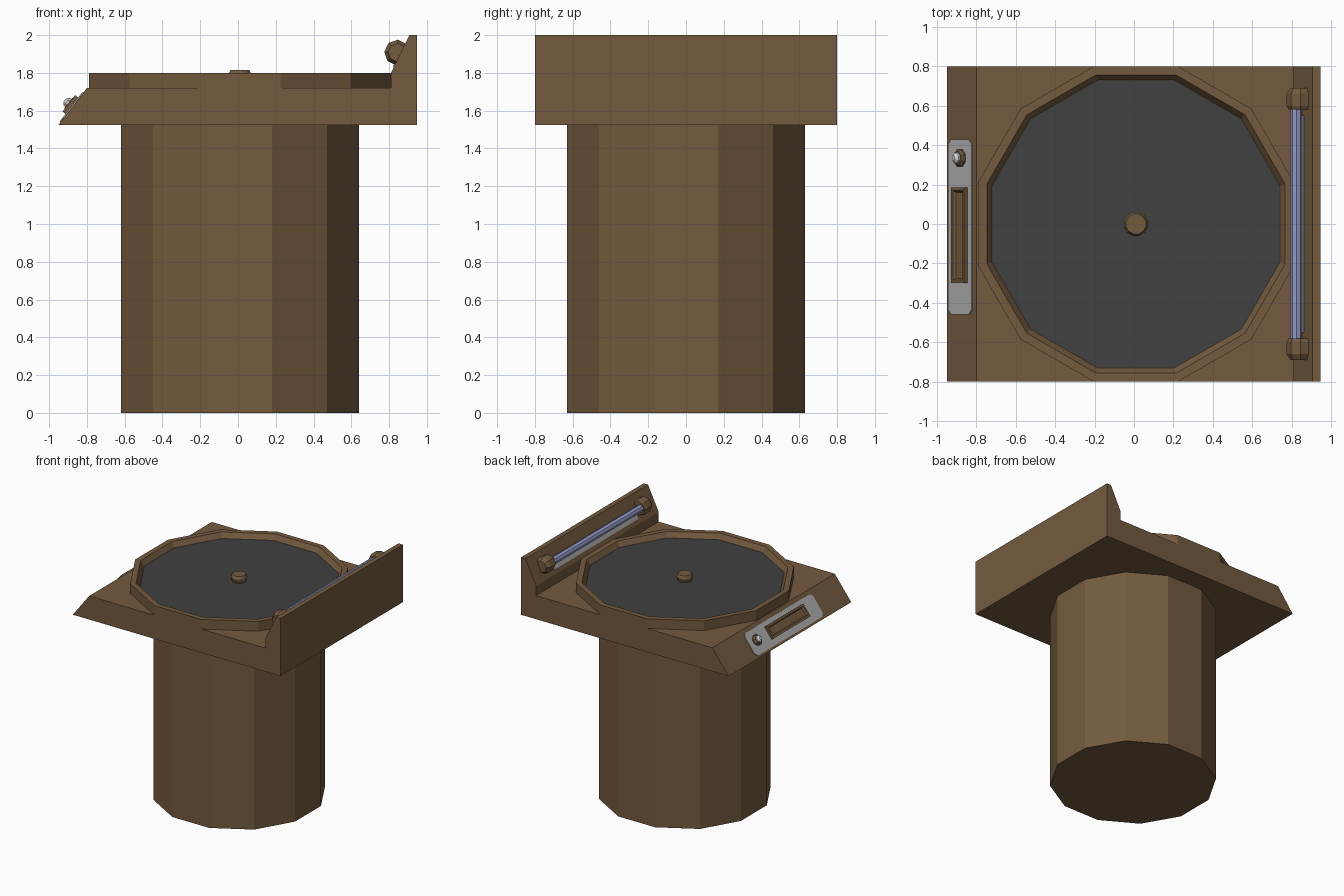
import bpy, bmesh, math
from mathutils import Matrix, Vector

if "Cube" in bpy.data.objects:
    bpy.data.objects.remove(bpy.data.objects["Cube"])


def mat(name, rgb):
    m = bpy.data.materials.new(name)
    m.diffuse_color = (*rgb, 1)
    m.use_nodes = True
    m.node_tree.nodes["Principled BSDF"].inputs["Base Color"].default_value = m.diffuse_color
    return m


BROWN = mat("brown wood", (0.175, 0.103, 0.049))
DARK = mat("dark rubber", (0.052, 0.052, 0.052))
GREY = mat("light grey", (0.42, 0.42, 0.42))
BLUE = mat("pale blue", (0.29, 0.32, 0.56))
SILVER = mat("silver", (0.62, 0.65, 0.66))


def finish(name, bm, material, matrix=None):
    bmesh.ops.recalc_face_normals(bm, faces=bm.faces)
    me = bpy.data.meshes.new(name)
    bm.to_mesh(me)
    bm.free()
    me.materials.append(material)
    ob = bpy.data.objects.new(name, me)
    bpy.context.collection.objects.link(ob)
    if matrix:
        ob.matrix_world = matrix
    return ob


def loft(name, loops, material, matrix=None):
    """Skin a stack of equal-length vertex loops and cap both ends."""
    bm = bmesh.new()
    rows = [[bm.verts.new(p) for p in loop] for loop in loops]
    n = len(rows[0])
    for a, b in zip(rows, rows[1:]):
        for i in range(n):
            j = (i + 1) % n
            bm.faces.new((a[i], a[j], b[j], b[i]))
    bm.faces.new(rows[0])
    bm.faces.new(rows[-1])
    return finish(name, bm, material, matrix)


def turned(name, profile, sides, material, matrix=None):
    """Polygonal turning from (apothem, z) pairs, flat sides on the axes."""
    loops = []
    for a, z in profile:
        r = a / math.cos(math.pi / sides)
        loops.append([(r * math.cos((i + .5) * math.tau / sides),
                       r * math.sin((i + .5) * math.tau / sides), z) for i in range(sides)])
    return loft(name, loops, material, matrix)


def slab(name, outline, z0, z1, material, matrix):
    return loft(name, [[(x, y, z) for x, y in outline] for z in (z0, z1)], material, matrix)


def rect(x0, x1, y0, y1):
    return [(x0, y0), (x1, y0), (x1, y1), (x0, y1)]


def slope_frame(p, q):
    """Local x runs up the slope, local y along world y, local z outwards."""
    u = (Vector(q) - Vector(p)).normalized()
    v = Vector((0, 1, 0))
    n = u.cross(v)
    m = Matrix((u, v, n)).transposed().to_4x4()
    m.translation = (Vector(p) + Vector(q)) / 2
    return m


CENTRE = Matrix.Translation((0.01, 0, 0))

# Twelve-sided pedestal
turned("pedestal", [(0.63, 0), (0.63, 1.525)], 12, BROWN, CENTRE)

# Deck with sloped control edge and raised back panel
section = [(-0.95, 1.525), (0.947, 1.525), (0.947, 2.0), (0.907, 2.0),
           (0.81, 1.80), (0.81, 1.72), (-0.80, 1.72)]
loft("deck", [[(x, y, z) for x, z in section] for y in (-0.8, 0.8)], BROWN)

# Raised rim with a sunken floor, and the dark platter surface
turned("rim", [(0.80, 1.70), (0.80, 1.80), (0.757, 1.80), (0.73, 1.755)], 12, BROWN, CENTRE)
turned("platter_surface", [(0.729, 1.753), (0.729, 1.759)], 12, DARK, CENTRE)

# Centre spindle
turned("spindle", [(0.048, 1.75), (0.06, 1.785), (0.06, 1.795), (0.05, 1.815)], 12, BROWN, CENTRE)

# Lamp on the raised panel: backing strip, tube and two end caps
back = slope_frame((0.81, 0, 1.80), (0.907, 0, 2.0))
slab("lamp_backing", rect(-0.075, 0.015, -0.55, 0.55), -0.002, 0.006, GREY, back)


def oct_loop(y, cx, cz, r):
    return [(cx + r * math.cos((i + .5) * math.tau / 8), y,
             cz + r * math.sin((i + .5) * math.tau / 8)) for i in range(8)]


loft("lamp_tube", [oct_loop(y, -0.005, 0.036, 0.03) for y in (-0.59, 0.59)], BLUE, back)
for side, label in ((-1, "front"), (1, "rear")):
    loft("lamp_cap_" + label,
         [oct_loop(side * y, 0.0, 0.018, r)
          for y, r in ((0.58, 0.058), (0.60, 0.068), (0.66, 0.068), (0.69, 0.048))],
         BROWN, back)

# Control plate with clipped corners on the left slope
left = slope_frame((-0.95, 0, 1.525), (-0.80, 0, 1.72))
c = 0.025
x0, x1, y0, y1 = -0.105, 0.09, -0.46, 0.43
slab("control_plate", [(x0 + c, y0), (x1 - c, y0), (x1, y0 + c), (x1, y1 - c),
                       (x1 - c, y1), (x0 + c, y1), (x0, y1 - c), (x0, y0 + c)],
     -0.002, 0.006, GREY, left)

# Raised slide housing with a recessed middle
loft("slide_housing",
     [[(x, y, z) for x, y in rect(-0.055 + i, 0.055 - i, -0.30 + i, 0.185 - i)]
      for i, z in ((0, 0), (0, 0.026), (0.016, 0.026), (0.024, 0.012))], BROWN, left)

# Push button: brown collar and silver dome
spot = left @ Matrix.Translation((0.0, 0.335, 0))
turned("button_collar", [(0.042, 0), (0.042, 0.016), (0.032, 0.03)], 8, BROWN, spot)
turned("button_dome", [(0.028, 0.025), (0.026, 0.04), (0.012, 0.054)], 8, SILVER, spot)
